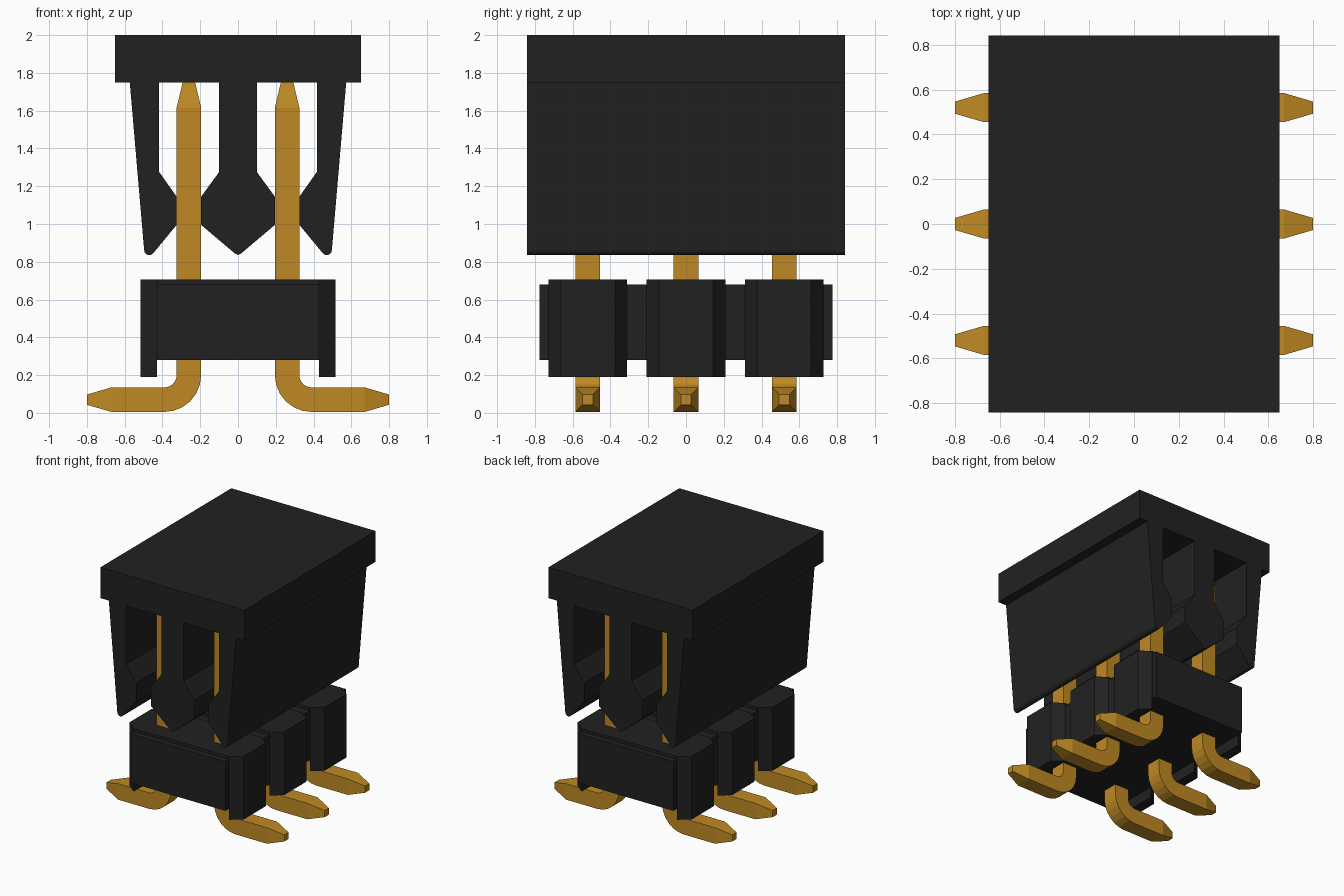
import bpy, bmesh, math
from mathutils import Vector

cube = bpy.data.objects.get("Cube")
if cube:
    bpy.data.objects.remove(cube, do_unlink=True)


def material(name, rgb):
    m = bpy.data.materials.new(name)
    m.use_nodes = True
    m.diffuse_color = (*rgb, 1)
    bsdf = m.node_tree.nodes["Principled BSDF"]
    bsdf.inputs["Base Color"].default_value = (*rgb, 1)
    bsdf.inputs["Roughness"].default_value = 0.6
    return m


BLACK = material("black plastic", (0.0155, 0.0155, 0.0155))
GOLD = material("gold plating", (0.52, 0.25, 0.017))


def loft(name, rings, mat):
    """Skin a list of equal-length vertex rings and cap both ends."""
    bm = bmesh.new()
    loops = [[bm.verts.new(p) for p in ring] for ring in rings]
    for a, b in zip(loops, loops[1:]):
        for i in range(len(a)):
            j = (i + 1) % len(a)
            bm.faces.new((a[i], a[j], b[j], b[i]))
    bm.faces.new(loops[0])
    bm.faces.new(loops[-1])
    bmesh.ops.recalc_face_normals(bm, faces=bm.faces)
    mesh = bpy.data.meshes.new(name)
    bm.to_mesh(mesh)
    bm.free()
    mesh.materials.append(mat)
    obj = bpy.data.objects.new(name, mesh)
    bpy.context.collection.objects.link(obj)
    return obj


def prism_y(name, profile, half):
    return loft(name, [[(x, y, z) for x, z in profile] for y in (-half, half)], BLACK)


def prism_z(name, outline, z0, z1):
    return loft(name, [[(x, y, z) for x, y in outline] for z in (z0, z1)], BLACK)


def rect(x, y):
    return [(-x, -y), (x, -y), (x, y), (-x, y)]


# Pickup cap: one extruded comb profile with a rounded leg tip, mirrored in x
leg_tip = [(0.47 + 0.027 * math.cos(a), 0.862 + 0.027 * math.sin(a))
           for a in [math.radians(d) for d in (0, -30, -60, -90, -120, -140)]]
half_profile = [(0.65, 2.0), (0.65, 1.75), (0.573, 1.75)] + leg_tip + [
    (0.325, 0.995), (0.325, 1.145), (0.417, 1.275), (0.417, 1.75),
    (0.1, 1.75), (0.1, 1.275), (0.195, 1.145), (0.195, 0.995), (0.018, 0.845)]
cap_profile = half_profile + [(0, 0.836)] + [(-x, z) for x, z in reversed(half_profile)]
prism_y("pickup_cap", cap_profile, 0.843)

# Header body: core slab carrying three chamfered contact blocks
prism_z("header_core", rect(0.428, 0.775), 0.28, 0.68)
for n, y in enumerate((-0.52, 0, 0.52)):
    half_w, flat, side, outer = 0.208, 0.143, 0.43, 0.515
    outline = [(-side, y - half_w), (side, y - half_w), (outer, y - flat),
               (outer, y + flat), (side, y + half_w), (-side, y + half_w),
               (-outer, y + flat), (-outer, y - flat)]
    prism_z(f"contact_block_{n}", outline, 0.28, 0.705)
    for s, side_name in ((1, "left"), (-1, "right")):
        foot = [(s * side, y - half_w), (s * outer, y - flat),
                (s * outer, y + flat), (s * side, y + half_w)]
        prism_z(f"standoff_foot_{side_name}_{n}", foot, 0.19, 0.28)


# Pins: square wire bent outward, pointed at both ends
def pin(name, s, y):
    w, radius, cx, cz = 0.065, 0.13, 0.39, 0.2
    up, out = Vector((0, 0, 1)), Vector((1, 0, 0))
    # each station: centre, direction toward the inside of the bend, half width
    stations = [(Vector((0.26, 0, 1.75)), out, 0.033),
                (Vector((0.26, 0, 1.615)), out, w)]
    for k in range(7):
        a = math.pi / 2 * k / 6
        inward = Vector((math.cos(a), 0, math.sin(a)))
        stations.append((Vector((cx, 0, cz)) - inward * radius, inward, w))
    stations += [(Vector((0.67, 0, 0.07)), up, w),
                 (Vector((0.8, 0, 0.07)), up, 0.027)]
    rings = []
    for c, d, h in stations:
        ring = [c + d * (h * i) + Vector((0, h * j, 0))
                for i, j in ((-1, -1), (1, -1), (1, 1), (-1, 1))]
        rings.append([(s * p.x, p.y + y, max(p.z, 0)) for p in ring])
    loft(name, rings, GOLD)


for n, y in enumerate((-0.52, 0, 0.52)):
    pin(f"pin_left_{n}", 1, y)
    pin(f"pin_right_{n}", -1, y)
